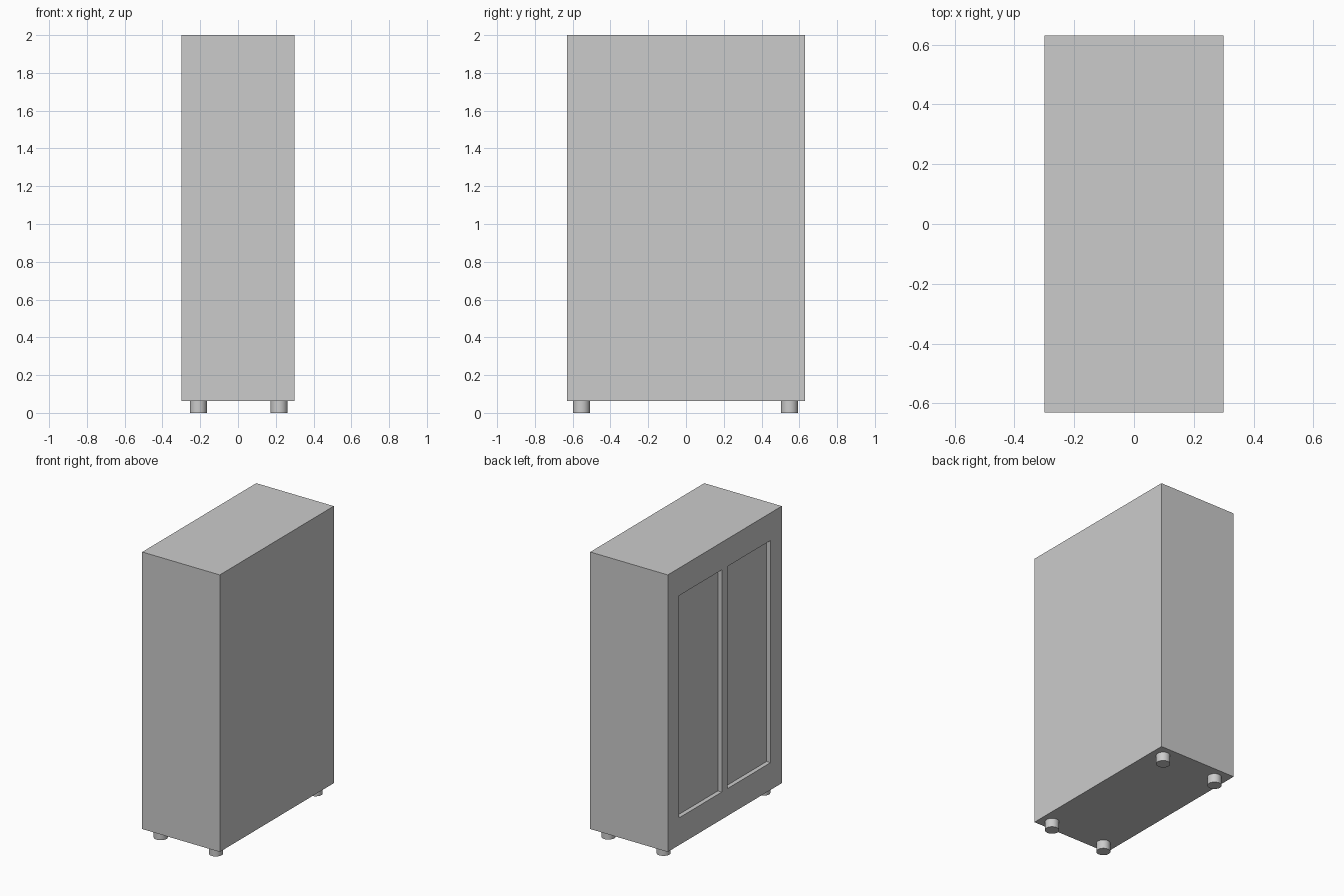
import bpy
import math

if "Cube" in bpy.data.objects:
    bpy.data.objects.remove(bpy.data.objects["Cube"])


def box(name, lo, hi):
    centre = [(a + b) / 2 for a, b in zip(lo, hi)]
    bpy.ops.mesh.primitive_cube_add(size=1, location=centre)
    ob = bpy.context.object
    ob.name = name
    ob.scale = [b - a for a, b in zip(lo, hi)]
    bpy.ops.object.transform_apply(location=False, rotation=False, scale=True)
    return ob


# Cabinet body
body = box("cabinet_body", (-0.3, -0.63, 0.062), (0.3, 0.63, 2.0))

# Two recessed door panels on the left (-x) side
for label, y0, y1 in (("a", -0.505, -0.033), ("b", 0.033, 0.505)):
    cutter = box("door_cutter_" + label, (-0.4, y0, 0.253), (-0.27, y1, 1.807))
    cut = body.modifiers.new("door_recess_" + label, 'BOOLEAN')
    cut.operation = 'DIFFERENCE'
    cut.solver = 'EXACT'
    cut.object = cutter
    bpy.context.view_layer.objects.active = body
    bpy.ops.object.modifier_apply(modifier=cut.name)
    bpy.data.objects.remove(cutter, do_unlink=True)

# Round feet
for xn, x in (("left", -0.21), ("right", 0.217)):
    for yn, y in (("front", -0.554), ("back", 0.548)):
        bpy.ops.mesh.primitive_cylinder_add(
            vertices=32, radius=0.045, depth=0.062, location=(x, y, 0.031))
        bpy.context.object.name = f"{yn}_{xn}_foot"
        bpy.ops.object.shade_smooth_by_angle(angle=math.radians(30))
